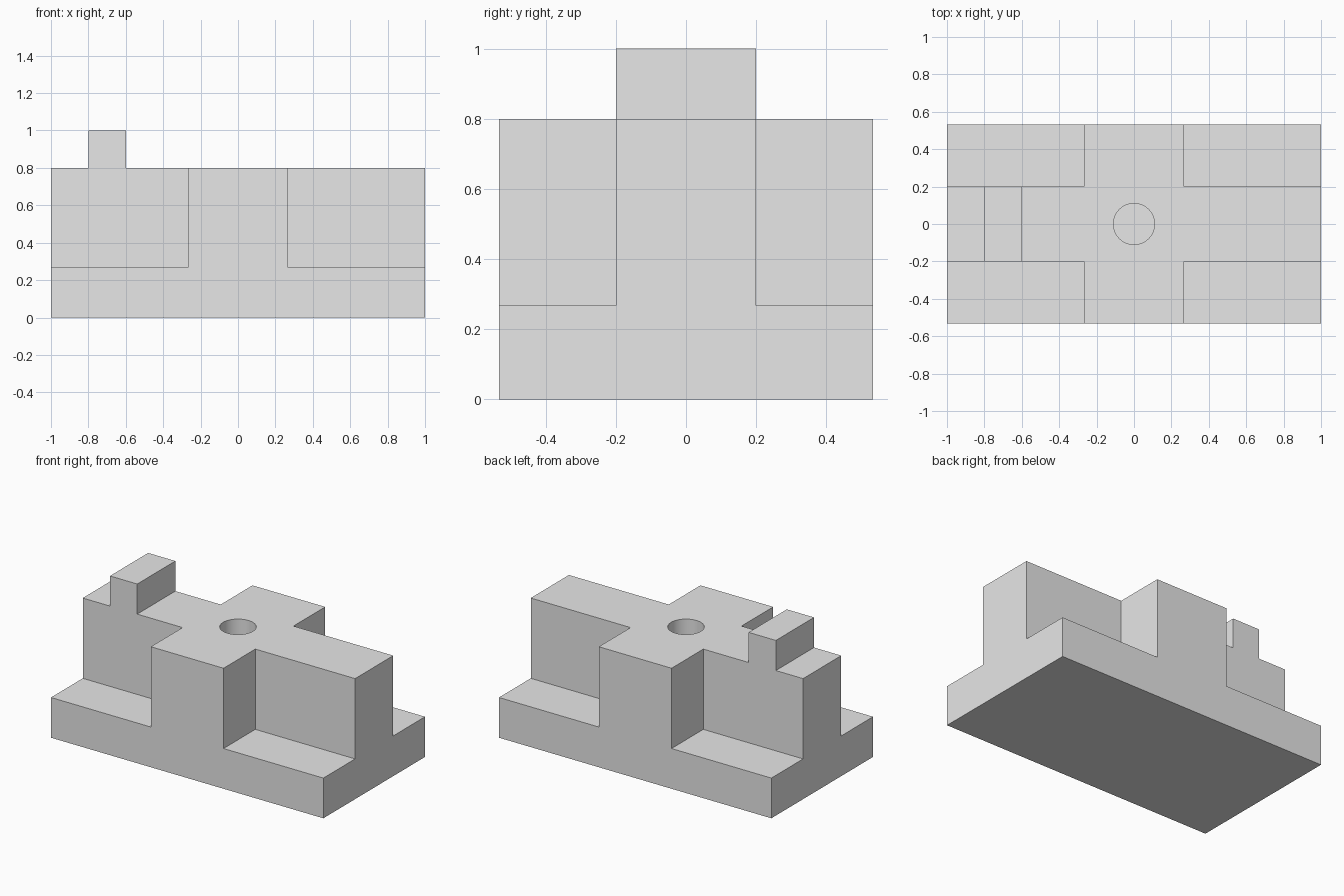
import bpy
import bmesh

old = bpy.data.objects.get("Cube")
if old:
    bpy.data.objects.remove(old, do_unlink=True)

grey = bpy.data.materials.new("plain grey")
grey.use_nodes = True
grey.diffuse_color = (0.8, 0.8, 0.8, 1)
grey.node_tree.nodes["Principled BSDF"].inputs["Base Color"].default_value = (0.8, 0.8, 0.8, 1)

# Main dimensions
HX, HY = 1.0, 0.533            # half length and half width
BASE, TOP, PEAK = 0.267, 0.8, 1.0
ARM_X, ARM_Y = 0.267, 0.2      # half widths of the crossing ribs
HOLE_R, HOLE_FLOOR = 0.11, 0.267


def finish(name, bm):
    bmesh.ops.recalc_face_normals(bm, faces=bm.faces)
    mesh = bpy.data.meshes.new(name)
    bm.to_mesh(mesh)
    bm.free()
    mesh.materials.append(grey)
    obj = bpy.data.objects.new(name, mesh)
    bpy.context.collection.objects.link(obj)
    return obj


def prism(name, outline, z0, z1):
    """Extrude a flat outline upward from z0 to z1."""
    bm = bmesh.new()
    face = bm.faces.new([bm.verts.new((x, y, z0)) for x, y in outline])
    out = bmesh.ops.extrude_face_region(bm, geom=[face], use_keep_orig=True)
    for v in out["geom"]:
        if isinstance(v, bmesh.types.BMVert):
            v.co.z = z1
    return finish(name, bm)


def rectangle(x0, x1, y):
    return [(x0, -y), (x1, -y), (x1, y), (x0, y)]


def boolean(target, other, operation):
    mod = target.modifiers.new(other.name, "BOOLEAN")
    mod.operation = operation
    mod.solver = "EXACT"
    mod.object = other
    bpy.context.view_layer.objects.active = target
    bpy.ops.object.modifier_apply(modifier=mod.name)
    bpy.data.objects.remove(other, do_unlink=True)


# Solid block, notched at each of its four upper corners
block = prism("notched_block", rectangle(-HX, HX, HY), 0, TOP)
for sx in (-1, 1):
    for sy in (-1, 1):
        notch = prism("corner_cutter", [
            (sx * ARM_X, sy * ARM_Y), (sx * 1.2, sy * ARM_Y),
            (sx * 1.2, sy * 0.8), (sx * ARM_X, sy * 0.8)], BASE, 1.2)
        notch.hide_render = True
        boolean(block, notch, "DIFFERENCE")

# Raised ridge across the right end of the long rib
ridge = prism("end_ridge", rectangle(-0.8, -0.6, ARM_Y), TOP, PEAK)
boolean(block, ridge, "UNION")

# Round blind hole in the middle
bm = bmesh.new()
bmesh.ops.create_cone(bm, cap_ends=True, segments=64, radius1=HOLE_R, radius2=HOLE_R, depth=1)
bmesh.ops.translate(bm, verts=bm.verts, vec=(0, 0, HOLE_FLOOR + 0.5))
drill = finish("hole_cutter", bm)
# Keep the drill end above the top surface
for v in drill.data.vertices:
    if v.co.z > TOP:
        v.co.z = 1.2
drill.hide_render = True
boolean(block, drill, "DIFFERENCE")

# Smooth the hole wall, keep every corner sharp
bpy.ops.object.select_all(action="DESELECT")
block.select_set(True)
bpy.context.view_layer.objects.active = block
bpy.ops.object.shade_smooth_by_angle(angle=0.5)
